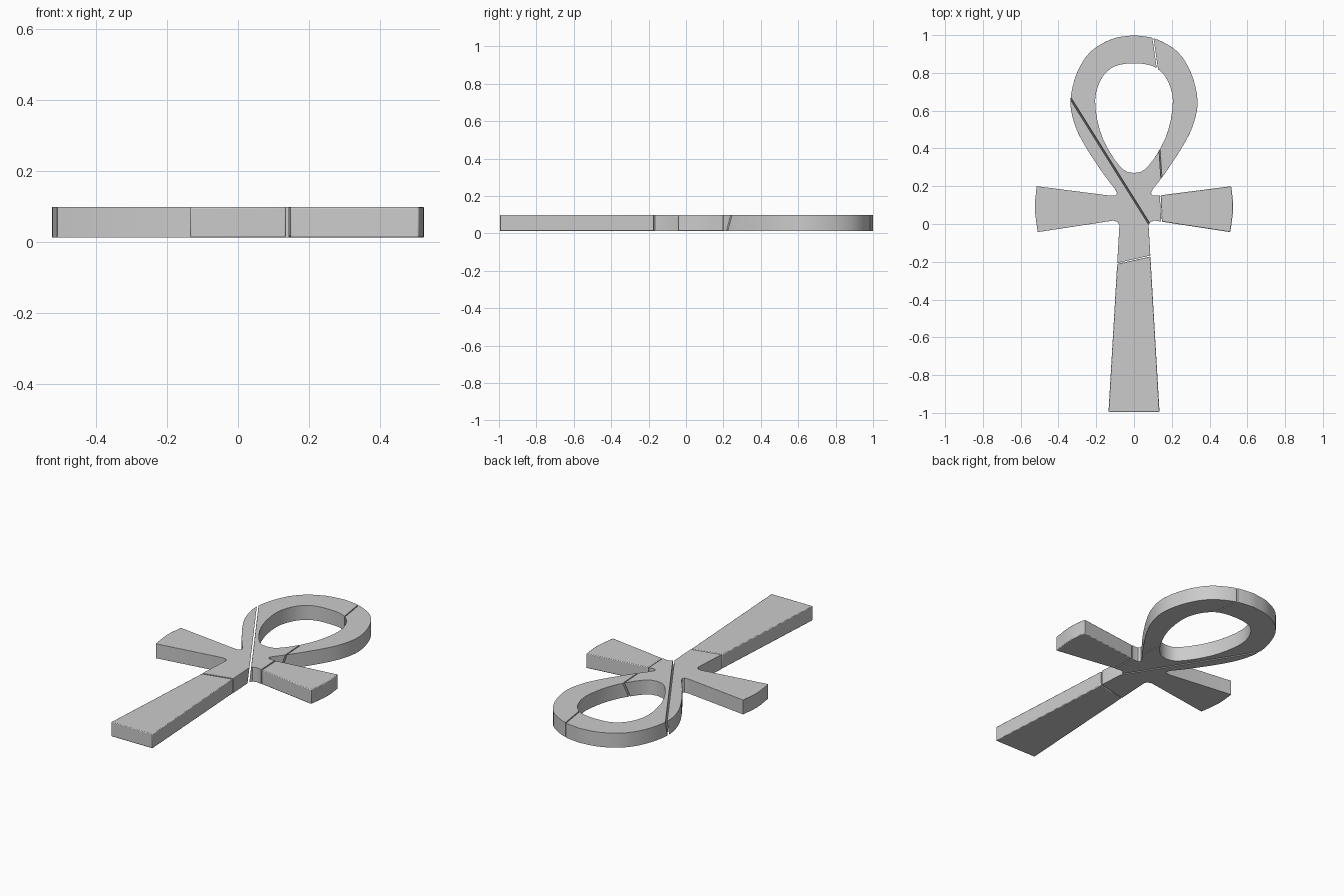
import bpy, bmesh
from math import radians
from mathutils import Vector

if "Cube" in bpy.data.objects:
    bpy.data.objects.remove(bpy.data.objects["Cube"])

Z0, Z1 = 0.012, 0.098


def smooth_run(pts, steps=4):
    """Catmull-Rom curve through the points."""
    p = [Vector(q) for q in pts]
    p = [2 * p[0] - p[1]] + p + [2 * p[-1] - p[-2]]
    out = []
    for i in range(1, len(p) - 2):
        a, b, c, d = p[i - 1:i + 3]
        for k in range(steps):
            t = k / steps
            out.append(0.5 * (2 * b + (c - a) * t + (2 * a - 5 * b + 4 * c - d) * t * t
                              + (3 * b - a - 3 * c + d) * t ** 3))
    return out + [p[-2]]


def mirrored(half):
    """Close a right-hand half outline; points on the axis are kept once."""
    return half + [Vector((-v.x, v.y)) for v in reversed(half) if abs(v.x) > 1e-4]


def new_object(name, bm):
    mesh = bpy.data.meshes.new(name)
    bm.to_mesh(mesh)
    bm.free()
    obj = bpy.data.objects.new(name, mesh)
    bpy.context.collection.objects.link(obj)
    return obj


# Outline: rounded teardrop loop, flared arms, flared shaft
loop_outer = smooth_run([(0, 1.0), (0.115, 0.98), (0.23, 0.912), (0.302, 0.80), (0.336, 0.655),
                         (0.315, 0.53), (0.26, 0.415), (0.165, 0.27), (0.10, 0.185)])
crotch = smooth_run([(0.09, 0.165), (0.098, 0.152), (0.125, 0.15)], 2)
arm_end = smooth_run([(0.515, 0.2), (0.525, 0.085), (0.51, -0.043)])
lower = [Vector(p) for p in ((0.11, 0.018), (0.088, 0.012), (0.077, -0.005), (0.135, -0.995))]
outer = mirrored(loop_outer + crotch + arm_end + lower)
hole = mirrored(smooth_run([(0, 0.85), (0.06, 0.846), (0.12, 0.825), (0.175, 0.765), (0.206, 0.655),
                            (0.182, 0.50), (0.125, 0.375), (0.055, 0.287), (0, 0.27)], 3))

bm = bmesh.new()
edges = []
for ring in (outer, hole):
    vs = [bm.verts.new((p.x, p.y, Z0)) for p in ring]
    edges += [bm.edges.new((vs[i - 1], vs[i])) for i in range(len(vs))]
bmesh.ops.triangle_fill(bm, edges=edges, use_beauty=True)
ext = bmesh.ops.extrude_face_region(bm, geom=bm.faces[:])
bmesh.ops.translate(bm, vec=(0, 0, Z1 - Z0),
                    verts=[e for e in ext["geom"] if isinstance(e, bmesh.types.BMVert)])
bmesh.ops.recalc_face_normals(bm, faces=bm.faces[:])
cross = new_object("looped_cross", bm)

# Cracks: start, end, gap width, sideways slant between top and bottom
cracks = [((-0.12, -0.216), (0.12, -0.162), 0.005, 0.0),
          ((-0.375, 0.718), (0.096, -0.033), 0.009, 0.006),
          ((0.095, 1.02), (0.13, 0.78), 0.006, 0.0),
          ((0.123, 0.43), (0.139, 0.19), 0.006, 0.012),
          ((0.138, 0.18), (0.147, -0.02), 0.004, 0.0)]
bpy.context.view_layer.objects.active = cross
for a, b, width, slant in cracks:
    a, b = Vector(a), Vector(b)
    n = (b - a).orthogonal().normalized()
    n = n if n.x > 0 else -n
    bm = bmesh.new()
    rings = []
    for z, s in ((-0.05, -2 * slant), (0.16, 2 * slant)):
        quad = [a - n * width / 2, b - n * width / 2, b + n * width / 2, a + n * width / 2]
        rings.append([bm.verts.new((*(q + n * s), z)) for q in quad])
        bm.faces.new(rings[-1])
    for i in range(4):
        bm.faces.new((rings[0][i - 1], rings[0][i], rings[1][i], rings[1][i - 1]))
    bmesh.ops.recalc_face_normals(bm, faces=bm.faces[:])
    cutter = new_object("crack_cutter", bm)
    cutter.hide_render = True
    mod = cross.modifiers.new("crack", "BOOLEAN")
    mod.operation, mod.solver, mod.object = "DIFFERENCE", "EXACT", cutter
    bpy.ops.object.modifier_apply(modifier=mod.name)
    bpy.data.objects.remove(cutter)

# Split into the broken pieces
cross.select_set(True)
bpy.ops.object.mode_set(mode="EDIT")
bpy.ops.mesh.select_all(action="SELECT")
bpy.ops.mesh.separate(type="LOOSE")
bpy.ops.object.mode_set(mode="OBJECT")

# Name each piece by its place, clean its flat faces and soften its edges
places = {"shaft": (0, -0.6), "right_arm": (0.33, 0.08), "loop_right": (0.23, 0.6),
          "loop_left_and_centre": (-0.1, 0.5), "left_arm_and_neck": (-0.22, 0.23)}
for obj in [o for o in bpy.data.objects if o.type == "MESH"]:
    mid = sum((Vector(c) for c in obj.bound_box), Vector()) / 8
    obj.name = min(places, key=lambda k: (mid.xy - Vector(places[k])).length)
    bm = bmesh.new()
    bm.from_mesh(obj.data)
    bmesh.ops.remove_doubles(bm, verts=bm.verts[:], dist=0.0005)
    bmesh.ops.dissolve_limit(bm, angle_limit=0.01, verts=bm.verts[:], edges=bm.edges[:])
    bm.to_mesh(obj.data)
    bm.free()
    bev = obj.modifiers.new("soft_edges", "BEVEL")
    bev.width, bev.segments = 0.004, 2
    bev.limit_method, bev.angle_limit = "ANGLE", radians(50)
    bpy.ops.object.select_all(action="DESELECT")
    obj.select_set(True)
    bpy.context.view_layer.objects.active = obj
    bpy.ops.object.shade_smooth_by_angle(angle=radians(35))
